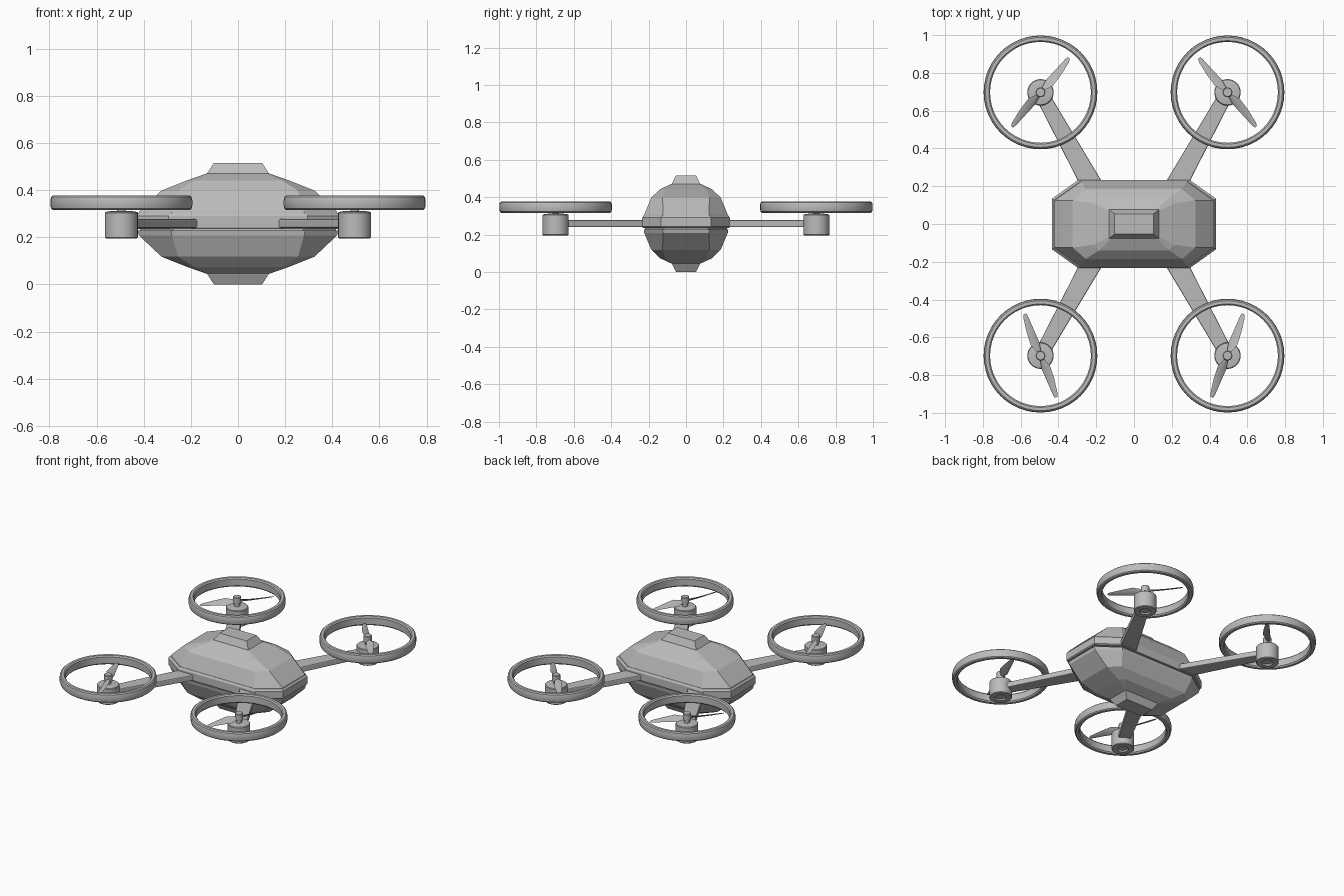
import bpy
import bmesh
from math import cos, sin, pi, radians, atan2, hypot
from mathutils import Matrix, Vector

cube = bpy.data.objects.get("Cube")
if cube:
    bpy.data.objects.remove(cube, do_unlink=True)

grey = bpy.data.materials.new("light grey")
grey.use_nodes = True
grey.diffuse_color = (0.5, 0.5, 0.5, 1)
grey.node_tree.nodes["Principled BSDF"].inputs["Base Color"].default_value = (0.5, 0.5, 0.5, 1)


def loft(name, rings, loop=False, smooth=False, bevel=0, matrix=Matrix()):
    """Skin a list of point rings; cap the ends unless the rings form a loop."""
    bm = bmesh.new()
    rows = [[bm.verts.new(matrix @ Vector(p)) for p in ring] for ring in rings]
    pairs = list(zip(rows, rows[1:])) + ([(rows[-1], rows[0])] if loop else [])
    for a, b in pairs:
        n = len(a)
        for i in range(n):
            j = (i + 1) % n
            bm.faces.new((a[i], a[j], b[j], b[i]))
    if not loop:
        bm.faces.new(rows[0][::-1])
        bm.faces.new(rows[-1])
    bmesh.ops.recalc_face_normals(bm, faces=bm.faces)
    mesh = bpy.data.meshes.new(name)
    bm.to_mesh(mesh)
    bm.free()
    mesh.materials.append(grey)
    obj = bpy.data.objects.new(name, mesh)
    bpy.context.collection.objects.link(obj)
    if bevel:
        mod = obj.modifiers.new("bevel", "BEVEL")
        mod.width = bevel
        mod.segments = 2
    if smooth:
        bpy.ops.object.select_all(action="DESELECT")
        obj.select_set(True)
        bpy.context.view_layer.objects.active = obj
        bpy.ops.object.shade_smooth_by_angle(angle=radians(35))
    return obj


def octagon(z, hx, hy, cx, cy):
    """Rectangle with its corners cut by cx along x and cy along y."""
    return [(hx, -hy + cy, z), (hx, hy - cy, z), (hx - cx, hy, z), (-hx + cx, hy, z),
            (-hx, hy - cy, z), (-hx, -hy + cy, z), (-hx + cx, -hy, z), (hx - cx, -hy, z)]


def rectangle(z, hx, hy):
    return [(hx, -hy, z), (hx, hy, z), (-hx, hy, z), (-hx, -hy, z)]


def lathe(name, profile, x, y, sides=32, loop=False):
    """Turn (radius, height) points around a vertical axis."""
    rings = [[(x + r * cos(2 * pi * i / sides), y + r * sin(2 * pi * i / sides), z)
              for i in range(sides)] for r, z in profile]
    return loft(name, rings, loop, smooth=True)


# Hull: matching upper and lower shells, each with a tapered cap
MID = 0.258
shell = [(0.03, 0.425, 0.226, 0.14, 0.1), (0.05, 0.42, 0.223, 0.14, 0.1),
         (0.14, 0.325, 0.185, 0.07, 0.06), (0.184, 0.215, 0.14, 0.03, 0.03),
         (0.212, 0.135, 0.08, 0.01, 0.01)]
for side, s in (("upper", 1), ("lower", -1)):
    loft(side + "_shell", [octagon(MID + s * h, *dims) for h, *dims in shell])
    loft(side + "_cap", [rectangle(MID + s * 0.205, 0.135, 0.078),
                         rectangle(MID + s * 0.215, 0.13, 0.075),
                         rectangle(MID + s * 0.258, 0.102, 0.053)])

# Waist: raised band above a narrow seam
loft("seam_core", [octagon(z, 0.415, 0.218, 0.14, 0.1) for z in (0.21, 0.3)])
loft("waist_band", [octagon(0.236, 0.428, 0.23, 0.14, 0.1),
                    octagon(0.242, 0.434, 0.234, 0.14, 0.1),
                    octagon(0.29, 0.434, 0.234, 0.14, 0.1),
                    octagon(0.303, 0.424, 0.226, 0.14, 0.1)])

# Blade stations: distance, half width, half thickness, pitch, sideways sweep
stations = [(0.0, 0.012, 0.008, 40, 0), (0.03, 0.016, 0.007, 38, 0),
            (0.07, 0.028, 0.005, 32, 0.004), (0.14, 0.022, 0.004, 22, 0.004),
            (0.22, 0.013, 0.003, 14, 0), (0.236, 0.007, 0.002, 12, -0.002)]


def blade(name, x, y, angle, hand):
    rings = []
    for r, w, t, pitch, sweep in stations:
        p = radians(pitch)
        rings.append([(r, hand * (sweep + u * cos(p)) - v * sin(p) * hand, u * sin(p) + v * cos(p))
                      for u, v in ((w, 0), (0, t), (-w, 0), (0, -t))])
    loft(name, rings, smooth=True,
         matrix=Matrix.Translation((x, y, 0.345)) @ Matrix.Rotation(angle, 4, "Z"))


# Four arms, each with motor, guard ring and two-bladed rotor
for end, sy, turn in (("front", -1, 69), ("back", 1, 130)):
    for side, sx in (("left", 1), ("right", -1)):
        tag = end + "_" + side
        x, y = sx * 0.495, sy * 0.697

        start = Vector((sx * 0.2, sy * 0.165, 0))
        run = Vector((x, y, 0)) - start
        place = Matrix.Translation(start) @ Matrix.Rotation(atan2(run.y, run.x), 4, "Z")
        length = hypot(run.x, run.y)
        loft(tag + "_arm", [[(d, -w, 0.24), (d, w, 0.24), (d, w, 0.278), (d, -w, 0.278)]
                            for d, w in ((0, 0.057), (length, 0.036))],
             bevel=0.006, matrix=place)

        lathe(tag + "_motor", [(0.03, 0.205), (0.036, 0.196), (0.066, 0.196), (0.07, 0.2),
                               (0.07, 0.304), (0.066, 0.308), (0.04, 0.312)], x, y)
        lathe(tag + "_hub", [(0.018, 0.305), (0.018, 0.33), (0.026, 0.332),
                             (0.026, 0.372), (0.022, 0.376)], x, y, 16)
        lathe(tag + "_guard_ring",
              [(0.267, 0.324), (0.274, 0.316), (0.291, 0.316), (0.298, 0.322), (0.301, 0.335),
               (0.301, 0.358), (0.298, 0.371), (0.291, 0.377), (0.274, 0.377), (0.267, 0.369)],
              x, y, 48, loop=True)

        angle = radians(turn if sx > 0 else 180 - turn)
        for n, extra in ((1, 0), (2, pi)):
            blade(f"{tag}_blade_{n}", x, y, angle + extra, sx * sy)
